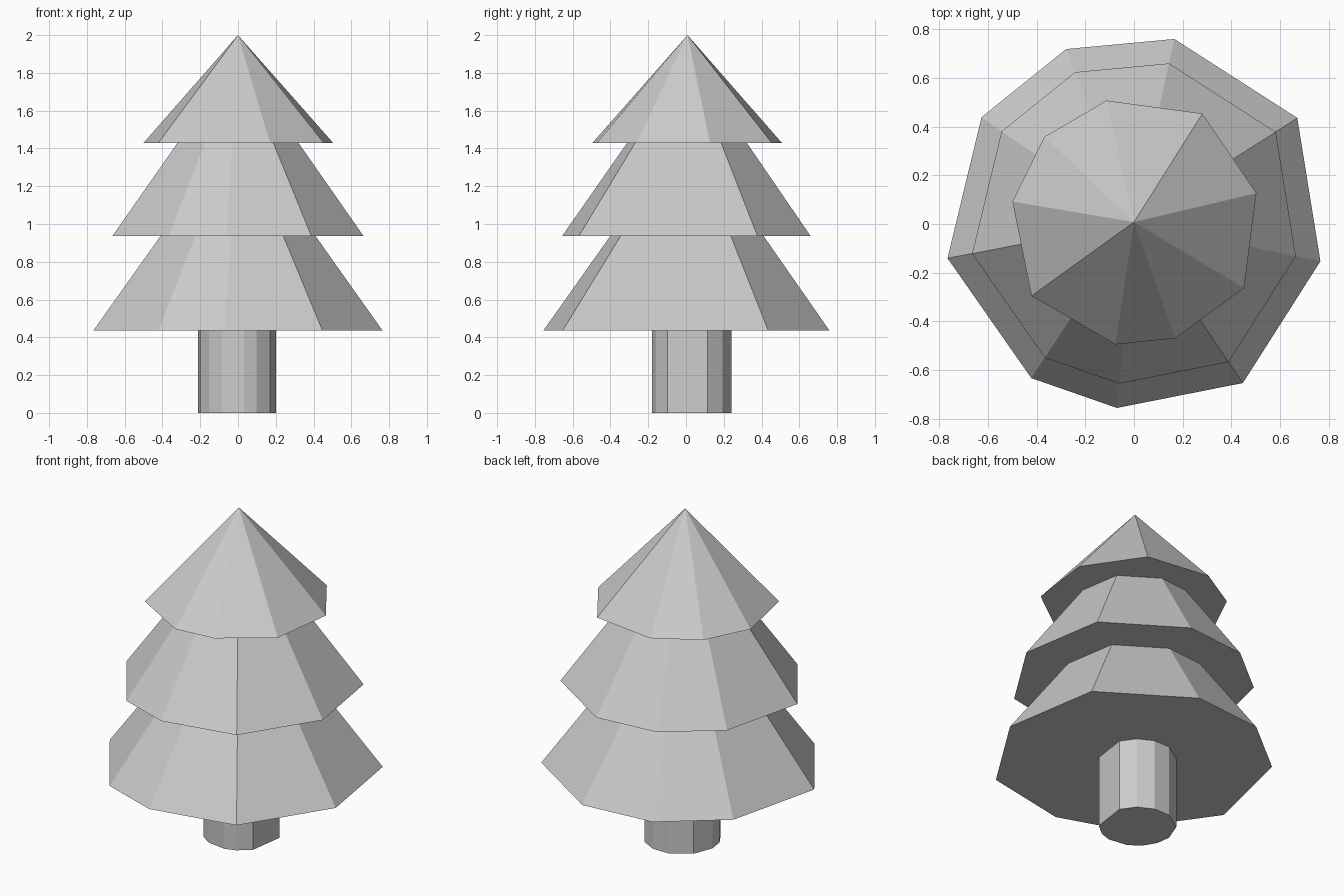
import bpy
import bmesh
from math import radians, sin, cos

cube = bpy.data.objects.get("Cube")
if cube:
    bpy.data.objects.remove(cube, do_unlink=True)

GREY = (0.6, 0.6, 0.6, 1.0)
grey = bpy.data.materials.new("plain grey")
grey.use_nodes = True
grey.diffuse_color = GREY
grey.node_tree.nodes["Principled BSDF"].inputs["Base Color"].default_value = GREY


def ring(angles, radii, turn=0, scale=1, centre=(0, 0)):
    """Irregular polygon outline from angles (degrees) and radii."""
    return [(centre[0] + scale * r * cos(radians(a + turn)),
             centre[1] + scale * r * sin(radians(a + turn)))
            for a, r in zip(angles, radii)]


def tapered_solid(name, outline, z0, z1, taper, tip=(0, 0)):
    """Flat-faced solid narrowing from the outline by taper; zero gives a point."""
    bm = bmesh.new()
    low = [bm.verts.new((x, y, z0)) for x, y in outline]
    bm.faces.new(low[::-1])
    n = len(low)
    if taper:
        high = [bm.verts.new((tip[0] + (x - tip[0]) * taper,
                              tip[1] + (y - tip[1]) * taper, z1)) for x, y in outline]
        bm.faces.new(high)
        for i in range(n):
            j = (i + 1) % n
            bm.faces.new((low[i], low[j], high[j], high[i]))
    else:
        top = bm.verts.new((*tip, z1))
        for i in range(n):
            bm.faces.new((low[i], low[(i + 1) % n], top))
    mesh = bpy.data.meshes.new(name)
    bm.to_mesh(mesh)
    bm.free()
    mesh.materials.append(grey)
    obj = bpy.data.objects.new(name, mesh)
    bpy.context.collection.objects.link(obj)
    return obj


# Trunk: slightly off-centre uneven prism
trunk_angles = [-63, -38, 22, 49, 76, 104, 142, 176, 199, 223, 246, 278]
tapered_solid("trunk", ring(trunk_angles, [0.214] * 12, centre=(0.002, 0.033)),
              0, 0.436, 1)

# Branch tiers: one uneven nine-sided outline, scaled and turned
tier_angles = [-55.6, -11.3, 33, 77.7, 111.2, 145, 190.4, 236.3, 264.7]
tier_radii = [0.792, 0.781, 0.80, 0.778, 0.771, 0.765, 0.779, 0.761, 0.759]
tiers = [
    # name, turn, scale, bottom, top, taper
    ("lower_branches", 0, 1, 0.435, 0.937, 0.535),
    ("middle_branches", 0, 0.868, 0.936, 1.431, 0.48),
    ("top_branches", 25, 0.663, 1.43, 2.0, 0),
]
for name, turn, scale, z0, z1, taper in tiers:
    shift = (0, 0.004 if turn else 0)
    tapered_solid(name, ring(tier_angles, tier_radii, turn, scale, shift),
                  z0, z1, taper, tip=(0, 0.008))
